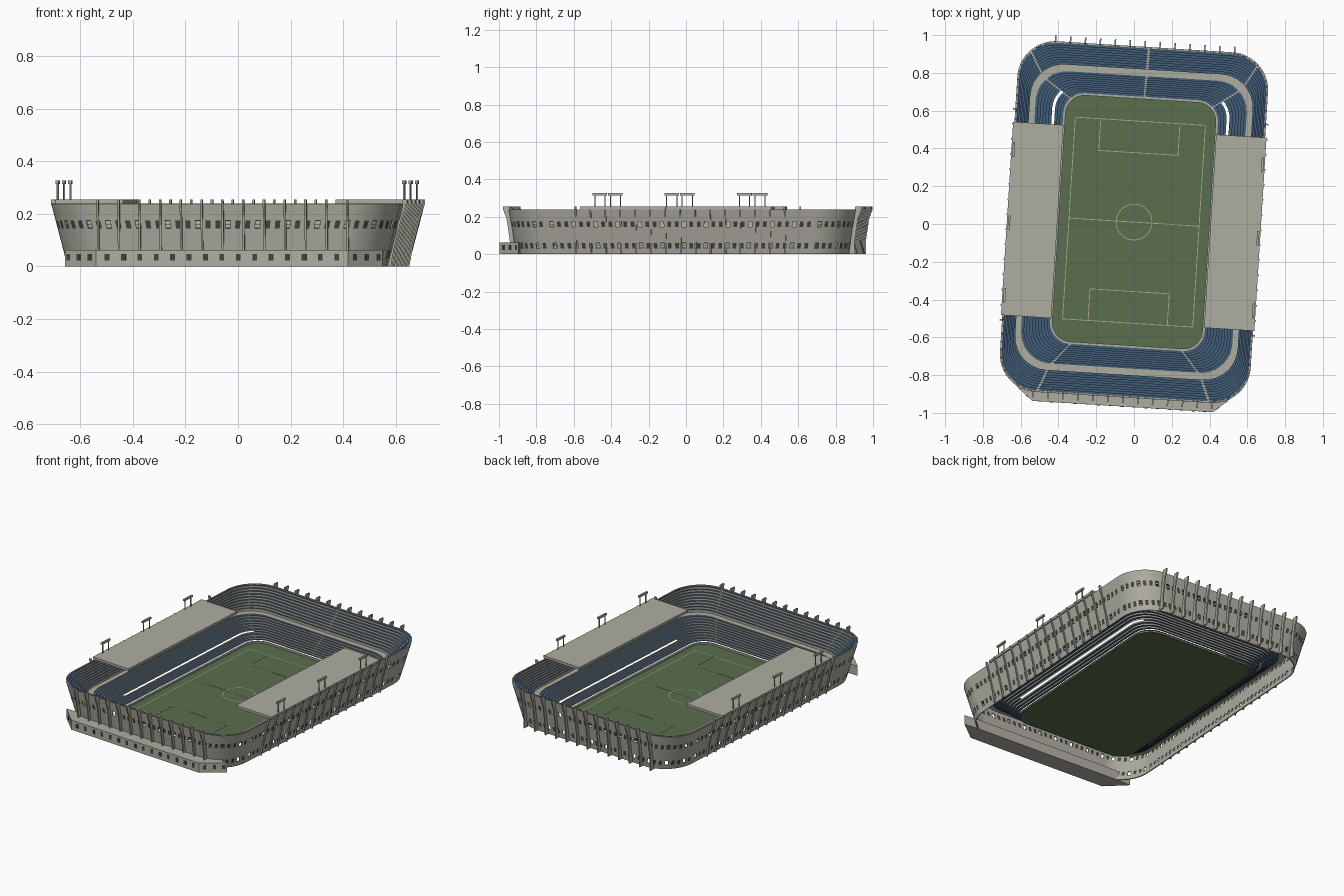
import bpy, bmesh, math
from mathutils import Vector, Matrix

cube = bpy.data.objects.get("Cube")
if cube:
    bpy.data.objects.remove(cube)

# Whole stadium is turned slightly on its site
PLACE = Matrix.Translation((0, 0.01, 0)) @ Matrix.Rotation(math.radians(-3.6), 4, 'Z')


def material(name, r, g, b):
    m = bpy.data.materials.new(name)
    m.use_nodes = True
    m.diffuse_color = (r, g, b, 1)
    m.node_tree.nodes["Principled BSDF"].inputs["Base Color"].default_value = (r, g, b, 1)
    return m


concrete = material("concrete grey", 0.43, 0.42, 0.36)
seat_blue = material("seat blue", 0.055, 0.11, 0.19)
grass = material("grass green", 0.10, 0.157, 0.075)
glass = material("dark glass", 0.045, 0.06, 0.054)


def finish(name, bm, mats):
    mesh = bpy.data.meshes.new(name)
    bm.to_mesh(mesh)
    bm.free()
    for m in mats:
        mesh.materials.append(m)
    ob = bpy.data.objects.new(name, mesh)
    bpy.context.collection.objects.link(ob)
    ob.matrix_world = PLACE
    return ob


def prisms(name, items, mat):
    """Each item is an outline of 3D points and the vector it is extruded by."""
    bm = bmesh.new()
    for pts, vec in items:
        face = bm.faces.new([bm.verts.new(p) for p in pts])
        new = bmesh.ops.extrude_face_region(bm, geom=[face], use_keep_orig=True)["geom"]
        bmesh.ops.translate(bm, vec=vec, verts=[v for v in new if isinstance(v, bmesh.types.BMVert)])
    bmesh.ops.recalc_face_normals(bm, faces=bm.faces)
    return finish(name, bm, [mat])


def box(x0, x1, y0, y1, z0, z1):
    return [(x0, y0, z0), (x1, y0, z0), (x1, y1, z0), (x0, y1, z0)], (0, 0, z1 - z0)


# Rounded rectangle: sides 0-3 are front, +x, back, -x, each followed by its corner
def ring_path(cuts, arc):
    path = []
    for s in range(4):
        path += [(s, f, 0) for f in cuts[s]] + [(s, 1, a) for a in arc]
    return path


def place(p, a, b, r, z):
    s, f, ang = p
    signs = [(-1, -1), (1, -1), (1, 1), (-1, 1)]
    c0, c1 = [Vector((signs[k % 4][0] * (a - r), signs[k % 4][1] * (b - r), z)) for k in (s, s + 1)]
    t = math.radians(90 * s - 90 + ang)
    return c0.lerp(c1, f) + Vector((math.cos(t), math.sin(t), 0)) * r


def loft(name, path, levels, mats, rule=lambda level, i: 0):
    """Skin rounded rectangles; the rule gives a material index, or None for an opening."""
    bm = bmesh.new()
    rows = [[bm.verts.new(place(p, *lv)) for p in path] for lv in levels]
    n = len(path)
    for k in range(len(rows) - 1):
        for i in range(n):
            idx = rule(k, i)
            if idx is not None:
                j = (i + 1) % n
                f = bm.faces.new((rows[k][i], rows[k + 1][i], rows[k + 1][j], rows[k][j]))
                f.material_index = idx
    return finish(name, bm, mats)


def mix(p, q, t):
    return tuple(u + (v - u) * t for u, v in zip(p, q))


# Pitch and its markings
plain = ring_path([[0, 1]] * 4, range(10, 90, 10))
prisms("pitch", [([place(p, 0.405, 0.66, 0.105, 0.004) for p in plain], (0, 0, 0.006))], grass)
loft("pitch_wall", plain, [(0.398, 0.653, 0.1, 0.008), (0.398, 0.653, 0.1, 0.02),
                           (0.41, 0.665, 0.11, 0.02)], [concrete])
W, Z = 0.004, 0.0115
corners = ring_path([[0]] * 4, [])
loft("touch_lines", corners, [(0.343, 0.533, 0, Z), (0.343 + W, 0.533 + W, 0, Z)], [concrete])
round_path = ring_path([[0]] * 4, range(10, 90, 10))
loft("centre_circle", round_path, [(0.093,) * 3 + (Z,), (0.093 + W,) * 3 + (Z,)], [concrete])
marks = [box(-0.343, 0.343, -W / 2, W / 2, 0.01, Z)]
for s in (-1, 1):
    marks.append(box(-0.21, 0.21, s * 0.367 - W / 2, s * 0.367 + W / 2, 0.01, Z))
    for x in (-0.21, 0.21):
        marks.append(box(x - W / 2, x + W / 2, min(s * 0.367, s * 0.533), max(s * 0.367, s * 0.533), 0.01, Z))
prisms("pitch_lines", marks, concrete)

# Stepped seating: two tiers with a walkway between them
seat_path = ring_path([[0, 0.015, 0.985, 1], [0, 0.06, 1], [0, 0.47, 0.485, 1], [0, 0.94, 1]],
                      [12, 24, 36, 43.5, 46.5, 54, 66, 78])
aisles = {(0, 0, 0), (0, 0.985, 0), (2, 0.47, 0), (1, 1, 43.5), (2, 1, 43.5)}


def tier(name, inner, outer, steps, gap_step=None):
    levels = []
    for k in range(steps + 1):
        a, b, r, _ = mix(inner, outer, k / steps)
        z0 = mix(inner, outer, max(k - 1, 0) / (steps - 1))[3]
        z1 = mix(inner, outer, min(k, steps - 1) / (steps - 1))[3]
        levels += [(a, b, r, z0), (a, b, r, z1)]

    def rule(level, i):
        if level % 2 == 0:
            return 0
        s, f, ang = seat_path[i]
        if level // 2 == gap_step:
            # drainage slot along both long sides and into the back corners
            if (s == 1 and f >= 0.06 and ang < 43) or (s == 2 and ang > 43) or (s == 3 and f < 0.94):
                return None
        return 0 if seat_path[i] in aisles else 1

    loft(name, seat_path, levels[1:-1], [concrete, seat_blue], lambda k, i: rule(k + 1, i))


tier("lower_tier", (0.41, 0.665, 0.11, 0.025), (0.56, 0.775, 0.165, 0.115), 10, 3)
tier("upper_tier", (0.59, 0.81, 0.175, 0.135), (0.657, 0.922, 0.195, 0.234), 9)
loft("walkway", plain, [(0.56, 0.775, 0.165, 0.112), (0.56, 0.775, 0.165, 0.12),
                        (0.59, 0.81, 0.175, 0.12), (0.59, 0.81, 0.175, 0.136)], [concrete])
loft("rim", plain, [(0.657, 0.922, 0.195, 0.232), (0.657, 0.922, 0.195, 0.238),
                    (0.665, 0.93, 0.2, 0.238)], [concrete])

# Leaning outer wall with two rows of windows
SHORT, LONG, BEND = 47, 73, 17
counts = [SHORT, LONG, SHORT, LONG]
wall_path = ring_path([[k / n for k in range(n + 1)] for n in counts],
                      [90 * k / BEND for k in range(1, BEND)])
cells = []
for n in counts:
    cells += [(k, n) for k in range(n)] + [(k, BEND) for k in range(BEND)]
FOOT, TOP = (0.605, 0.895, 0.2, 0.0), (0.665, 0.93, 0.2, 0.238)


def wall_rule(level, i):
    k, n = cells[i]
    if level in (1, 3) and (k - n // 2) % 2 == 1:
        return None if (k // 2) % 3 == 0 else 1
    return 0


wall = loft("outer_wall", wall_path,
            [mix(FOOT, TOP, z / TOP[3]) for z in (0.238, 0.175, 0.145, 0.06, 0.03, 0)],
            [concrete, glass], wall_rule)
thick = wall.modifiers.new("thickness", 'SOLIDIFY')
thick.thickness = 0.006
thick.offset = -1


# Leaning fins along all four walls
def fins(name, along, out, foot, top, depth, count, pitch):
    t, o, up = Vector(along), Vector(out), Vector((0, 0, 1))
    shape = [(foot - 0.003, 0), (foot + depth, 0), (mix((foot,), (top,), 0.3)[0] + depth * 0.6, 0.07),
             (mix((foot,), (top,), 0.8)[0] + depth * 0.6, 0.19), (top + depth, 0.24),
             (top + depth, 0.254), (top - 0.003, 0.254)]
    items = []
    for k in range(count):
        base = t * ((k - (count - 1) / 2) * pitch - 0.004)
        items.append(([base + o * d + up * z for d, z in shape], t * 0.008))
    prisms(name, items, concrete)


for label, s in (("front", -1), ("back", 1)):
    fins(label + "_fins", (1, 0, 0), (0, s, 0), FOOT[1], TOP[1], 0.03, 13, 4 * 0.93 / SHORT)
for label, s in (("right", -1), ("left", 1)):
    fins(label + "_fins", (0, 1, 0), (s, 0, 0), FOOT[0], TOP[0], 0.012, 15, 4 * 1.46 / LONG)
    # Flat roof over each long stand
    x0, x1 = sorted((s * 0.405, s * 0.672))
    prisms(label + "_roof", [box(x0, x1, -0.535, 0.49, 0.239, 0.255)], concrete)
    # Floodlights on two posts each
    lights = []
    for y in (-0.43, -0.045, 0.345):
        x = s * 0.66
        lights.append(box(x - 0.006, x + 0.006, y - 0.039, y + 0.039, 0.314, 0.326))
        for d in (-0.027, 0.027):
            lights.append(box(x - 0.0025, x + 0.0025, y + d - 0.0025, y + d + 0.0025, 0.254, 0.315))
    prisms(label + "_floodlights", lights, concrete)

# Low entrance building with chamfered ends
half = [(0.5, -0.865), (0.605, -0.87), (0.48, -0.978)]
outline = half + [(-x, y) for x, y in reversed(half)]
prisms("entrance_building", [([(x, y, 0) for x, y in outline], (0, 0, 0.062))], concrete)


def window(x, y, tangent, normal):
    t, n, up = Vector(tangent).normalized(), Vector(normal).normalized(), Vector((0, 0, 1))
    c = Vector((x, y, 0.035)) - n * 0.002
    return [c + t * (u * 0.009) + up * (v * 0.013) for u, v in ((-1, -1), (1, -1), (1, 1), (-1, 1))], n * 0.004


panes = [window((k - 7) * 0.0625, -0.978, (1, 0, 0), (0, -1, 0)) for k in range(15)]
for s in (-1, 1):
    for f in (0.2, 0.55, 0.88):
        x, y = mix(half[2], half[1], f)
        panes.append(window(s * x, y, (s * 0.125, 0.108, 0), (s * 0.108, -0.125, 0)))
prisms("entrance_windows", panes, glass)
